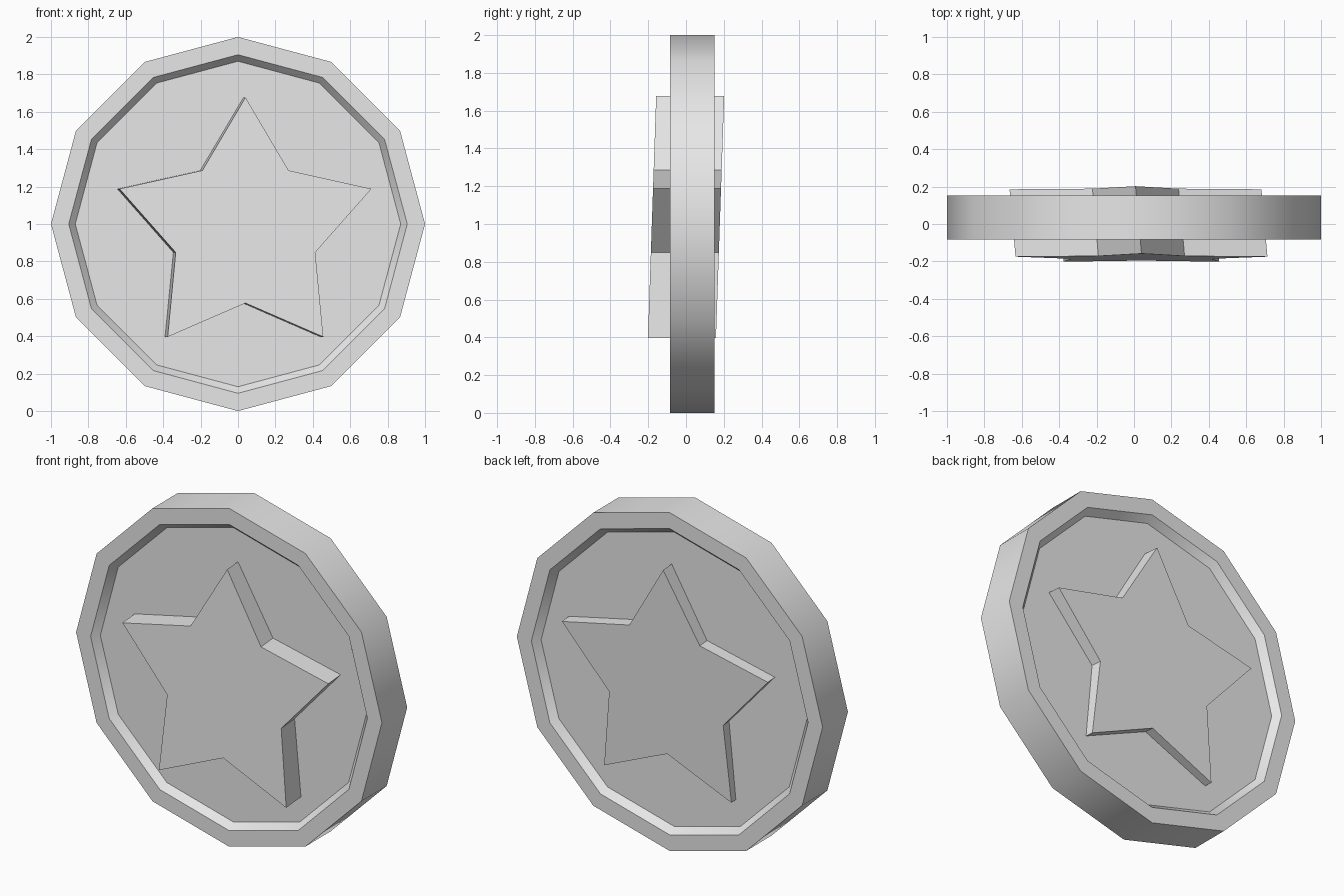
import bpy, bmesh, math

cube = bpy.data.objects.get("Cube")
if cube:
    bpy.data.objects.remove(cube, do_unlink=True)

grey = bpy.data.materials.new("plain_grey")
grey.use_nodes = True
grey.diffuse_color = (0.8, 0.8, 0.8, 1)
grey.node_tree.nodes["Principled BSDF"].inputs["Base Color"].default_value = (0.8, 0.8, 0.8, 1)


def loft(name, loops):
    """Join matching point loops into a closed, capped solid."""
    bm = bmesh.new()
    rings = [[bm.verts.new(p) for p in loop] for loop in loops]
    n = len(rings[0])
    for a, b in zip(rings, rings[1:]):
        for i in range(n):
            j = (i + 1) % n
            bm.faces.new((a[i], a[j], b[j], b[i]))
    bm.faces.new(rings[0])
    bm.faces.new(rings[-1])
    bmesh.ops.recalc_face_normals(bm, faces=bm.faces)
    mesh = bpy.data.meshes.new(name)
    bm.to_mesh(mesh)
    bm.free()
    mesh.materials.append(grey)
    obj = bpy.data.objects.new(name, mesh)
    bpy.context.collection.objects.link(obj)
    return obj


def polar(radius, i, count):
    a = 2 * math.pi * i / count
    return radius * math.sin(a), radius * math.cos(a)


# Twelve-sided disc with a raised rim and a sloped recess on both faces
SIDES = 12
profile = [(0.87, -0.043), (0.905, -0.084), (1, -0.084),
           (1, 0.152), (0.905, 0.152), (0.87, 0.111)]
loops = []
for radius, y in profile:
    ring = [polar(radius, i, SIDES) for i in range(SIDES)]
    loops.append([(x, y, 1 + z) for x, z in ring])
disc = loft("coin_disc", loops)

# Smooth outer wall, sharp rim edges
bpy.ops.object.select_all(action='DESELECT')
disc.select_set(True)
bpy.context.view_layer.objects.active = disc
bpy.ops.object.shade_smooth_by_angle(angle=math.radians(35))

# Star passing through the disc, with slightly leaning faces and a sideways skew
LEAN = 0.034
loops = []
for centre_x, centre_y in ((0.04, -0.182), (0.008, 0.178)):
    loop = []
    for i in range(10):
        x, z = polar(0.392 if i % 2 else 0.708, i, 10)
        loop.append((centre_x + x, centre_y + LEAN * z, 0.969 + z))
    loops.append(loop)
loft("star", loops)
